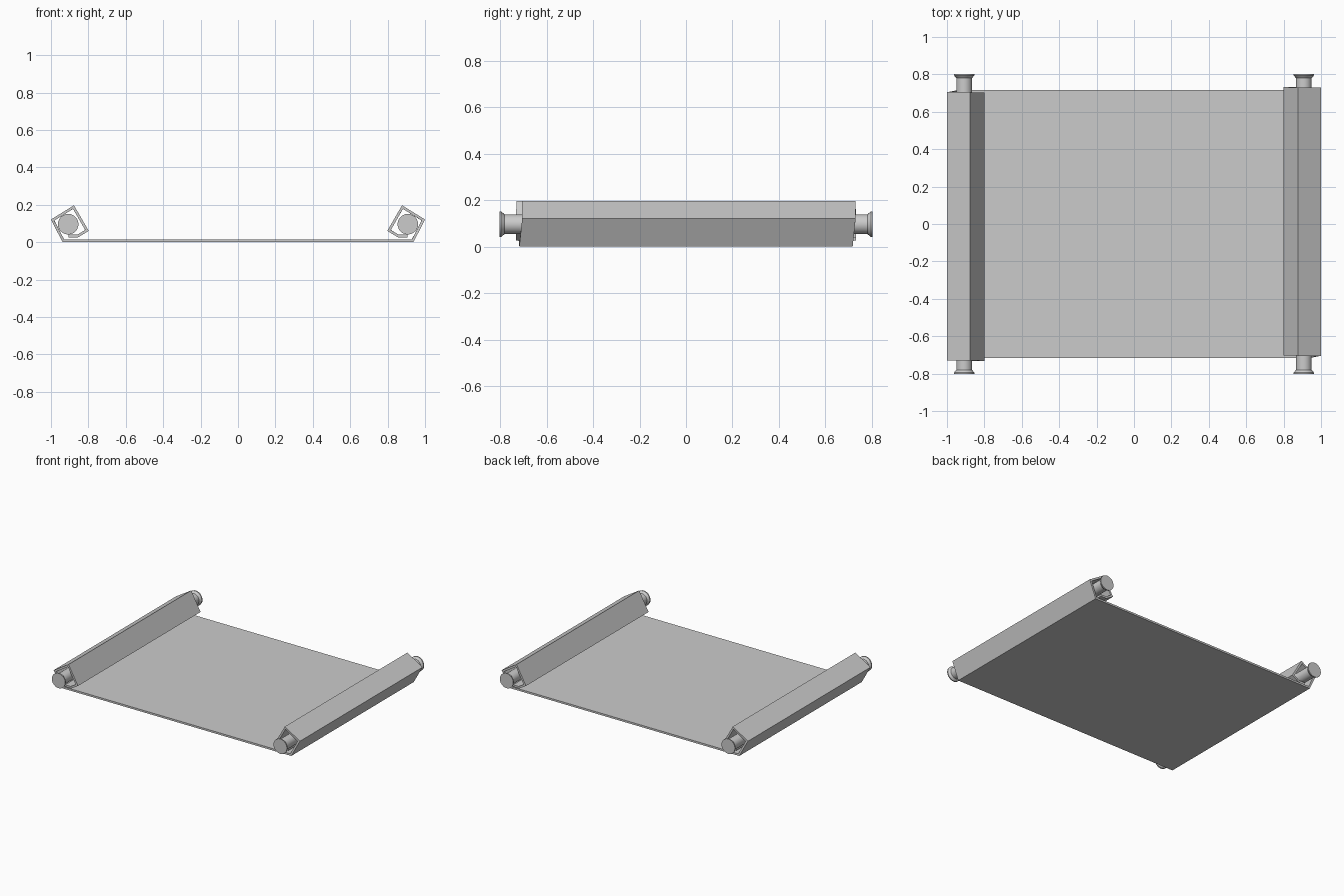
import bpy, bmesh
from math import cos, sin, pi

if "Cube" in bpy.data.objects:
    bpy.data.objects.remove(bpy.data.objects["Cube"])

# Sheet: outer profile (x, z, y shift) of the left curl, from its tail to the bottom corner
left = [(-0.905, 0.026, -0.015), (-0.855, 0.026, -0.015), (-0.798, 0.060, -0.015),
        (-0.877, 0.197, -0.0125), (-1.0, 0.121, -0.0125), (-0.938, 0.0, 0.0)]
# The right curl is the left one turned half a turn about z
left = left[::-1]
profile = left[::-1] + [(-x, z, -s) for x, z, s in left]

bm = bmesh.new()
rows = [[bm.verts.new((x, s + side * 0.717, z)) for side in (-1, 1)] for x, z, s in profile]
for a, b in zip(rows, rows[1:]):
    bm.faces.new((a[0], b[0], b[1], a[1]))
mesh = bpy.data.meshes.new("scroll_sheet")
bm.to_mesh(mesh)
bm.free()
sheet = bpy.data.objects.new("scroll_sheet", mesh)
bpy.context.collection.objects.link(sheet)
solid = sheet.modifiers.new("thickness", 'SOLIDIFY')
solid.thickness = 0.014
solid.offset = 1
solid.use_even_offset = True


def rod(name, cx, cz, sides=24):
    """Lathed rod along y with flared ends."""
    ends = [(-0.803, 0.055), (-0.795, 0.055), (-0.78, 0.042)]
    outline = ends + [(-y, r) for y, r in reversed(ends)]
    bm = bmesh.new()
    rings = [[bm.verts.new((cx + r * cos(2 * pi * i / sides), y, cz + r * sin(2 * pi * i / sides)))
              for i in range(sides)] for y, r in outline]
    for a, b in zip(rings, rings[1:]):
        for i in range(sides):
            j = (i + 1) % sides
            bm.faces.new((a[i], a[j], b[j], b[i]))
    bm.faces.new(rings[0])
    bm.faces.new(rings[-1])
    bmesh.ops.recalc_face_normals(bm, faces=bm.faces)
    mesh = bpy.data.meshes.new(name)
    bm.to_mesh(mesh)
    bm.free()
    ob = bpy.data.objects.new(name, mesh)
    bpy.context.collection.objects.link(ob)
    bpy.ops.object.select_all(action='DESELECT')
    ob.select_set(True)
    bpy.context.view_layer.objects.active = ob
    bpy.ops.object.shade_smooth_by_angle(angle=0.5)


# Rods inside both curls
rod("left_rod", -0.908, 0.096)
rod("right_rod", 0.908, 0.096)
